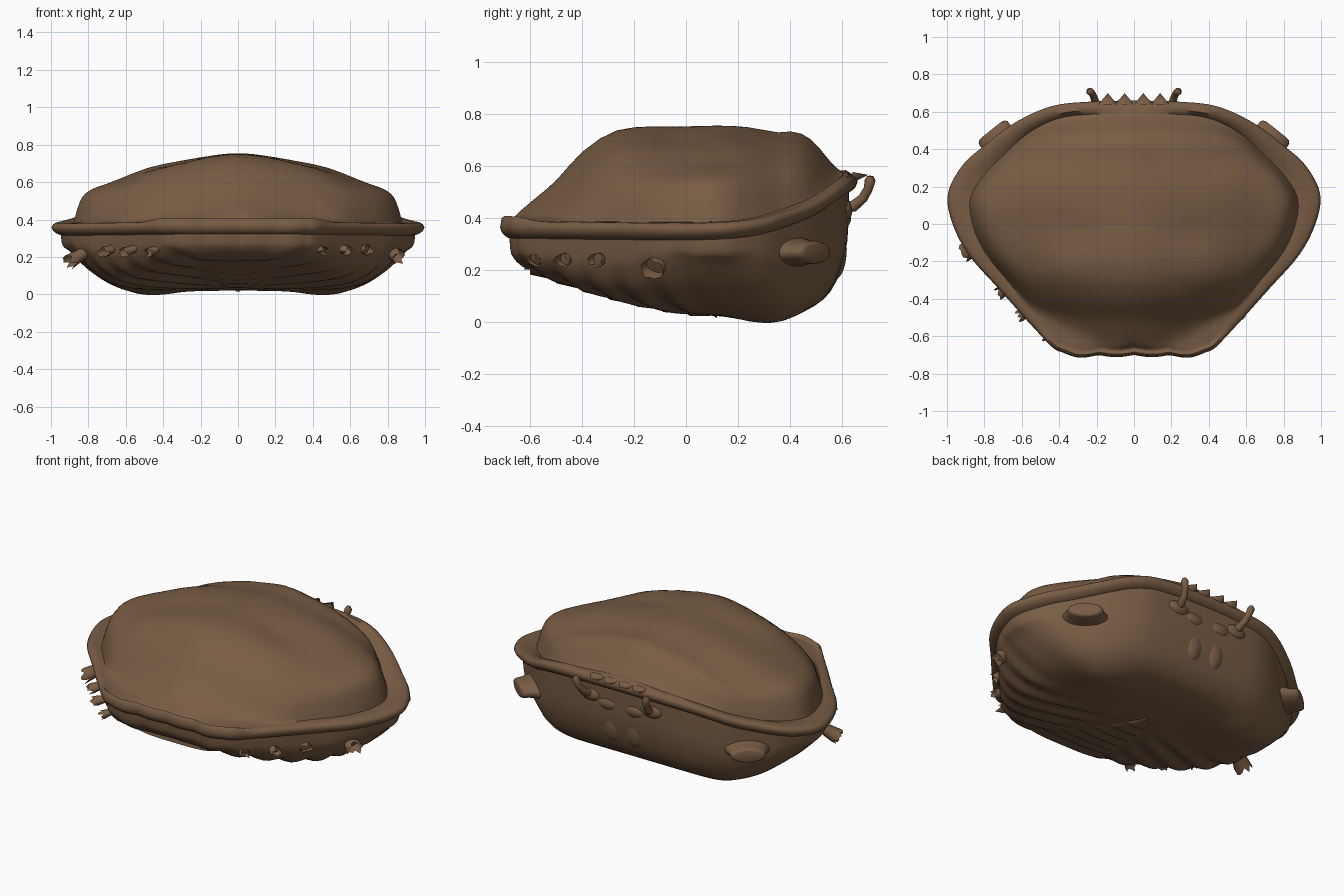
import bpy, bmesh, math, random
from mathutils import Vector

if "Cube" in bpy.data.objects:
    bpy.data.objects.remove(bpy.data.objects["Cube"])

random.seed(4)
shell = bpy.data.materials.new("shell brown")
shell.diffuse_color = (0.19, 0.108, 0.058, 1)
shell.use_nodes = True
shell.node_tree.nodes["Principled BSDF"].inputs["Base Color"].default_value = shell.diffuse_color


def curve(keys):
    """Smooth interpolation through (position, value) keys."""
    n = len(keys)
    def slope(i):
        a, b = keys[max(i - 1, 0)], keys[min(i + 1, n - 1)]
        return (b[1] - a[1]) / (b[0] - a[0])
    def f(x):
        if x <= keys[0][0]:
            return keys[0][1]
        if x >= keys[-1][0]:
            return keys[-1][1]
        i = max(k for k in range(n - 1) if keys[k][0] <= x)
        (x0, y0), (x1, y1) = keys[i], keys[i + 1]
        h = x1 - x0
        t = (x - x0) / h
        return ((1 + 2 * t) * (1 - t) ** 2 * y0 + t * (1 - t) ** 2 * h * slope(i)
                + t * t * (3 - 2 * t) * y1 + t * t * (t - 1) * h * slope(i + 1))
    return f


def gauss(x, y, cx, cy, r):
    return math.exp(-((x - cx) ** 2 + (y - cy) ** 2) / (r * r))


def ramp(a, b, x):
    t = min(max((x - a) / (b - a), 0), 1)
    return t * t * (3 - 2 * t)


def finish(name, bm, angle=50):
    bmesh.ops.recalc_face_normals(bm, faces=bm.faces)
    me = bpy.data.meshes.new(name)
    bm.to_mesh(me)
    bm.free()
    ob = bpy.data.objects.new(name, me)
    bpy.context.collection.objects.link(ob)
    me.materials.append(shell)
    bpy.ops.object.select_all(action='DESELECT')
    ob.select_set(True)
    bpy.context.view_layer.objects.active = ob
    bpy.ops.object.shade_smooth_by_angle(angle=math.radians(angle))
    return ob


def loft(name, rings, tip=None, cap=False, angle=60):
    bm = bmesh.new()
    vs = [[bm.verts.new(p) for p in r] for r in rings]
    n = len(vs[0])
    for a, b in zip(vs, vs[1:]):
        for i in range(n):
            bm.faces.new((a[i], a[(i + 1) % n], b[(i + 1) % n], b[i]))
    if tip is not None:
        c = bm.verts.new(tip)
        for i in range(n):
            bm.faces.new((vs[-1][i], vs[-1][(i + 1) % n], c))
    if cap:
        bm.faces.new(vs[0])
        bm.faces.new(vs[-1])
    return finish(name, bm, angle)


# outline of the shell seen from above (right half, then mirrored)
half = [(0, .66), (.22, .655), (.44, .63), (.64, .54), (.80, .42), (.92, .31), (.995, .16),
        (.97, 0), (.88, -.17), (.72, -.35), (.55, -.54), (.43, -.66), (.32, -.70), (.18, -.70), (0, -.70)]
ox = curve([(i, p[0]) for i, p in enumerate(half)])
oy = curve([(i, p[1]) for i, p in enumerate(half)])
N = 112
side = [(ox(14 * i / N), oy(14 * i / N)) for i in range(N + 1)]
side = [(x, y - .012 * abs(math.sin(math.pi * x / .19)) * ramp(-.62, -.69, y)) for x, y in side]
outline = side + [(-x, y) for x, y in side[-2:0:-1]]

# height curves
rim = curve([(-.7, .36), (-.3, .355), (.1, .355), (.3, .375), (.5, .44), (.6, .50), (.68, .55)])
crest = curve([(-.68, .41), (-.62, .44), (-.5, .54), (-.4, .65), (-.26, .735), (0, .75), (.2, .75),
               (.36, .727), (.42, .73), (.48, .70), (.55, .625), (.6, .585), (.66, .56)])
drop = curve([(-.2, .022), (0, 0), (.2, .022), (.4, .065), (.5, .095), (.6, .13), (.7, .165),
              (.8, .195), (.9, .22)])
edge = curve([(0, 1), (.85, 1), (.9, .97), (.95, .8), (.98, .42), (1, 0)])
belly_y = curve([(-.68, .22), (-.55, .18), (-.4, .13), (-.2, .075), (0, .038), (.2, .025),
                 (.35, .022), (.45, .045), (.55, .09), (.62, .15)])
belly_x = curve([(0, 0), (.5, 0), (.6, .01), (.7, .04), (.8, .10), (.9, .18)])
wall = curve([(0, 1), (.75, 1), (.8, .98), (.88, .88), (.93, .64), (.945, .42), (.95, 0)])


def inner(x, y):
    """Where the dome starts, as a share of the outline."""
    return .89 - .055 * y / .7 + .06 * ramp(.3, .66, y)


def brow(x, y):
    """How softly the dome runs into the front rim."""
    return ramp(.48, .6, y) * (1 - ramp(.2, .65, abs(x)))


def rise(x, y):
    ax = abs(x)
    h = crest(y) - drop(ax) - 1.2 * ax * ax * (y - .1) ** 2 - rim(y) - .03
    h = (h + math.sqrt(h * h + .0016)) / 2
    return (h + .012 * gauss(ax, y, .5, .2, .16) - .012 * gauss(ax, y, .3, -.05, .1)
            + .010 * gauss(ax, y, .42, -.25, .14) - .008 * gauss(ax, y, .12, .38, .1))


def top_z(x, y, g):
    e = edge(g)
    return rim(y) + .03 + (1 - (1 - e) * (1 - .8 * brow(x, y))) * rise(x, y)


def belly(x, y):
    ax = abs(x)
    z = belly_y(y) + belly_x(ax) - .024 * gauss(ax, y, .46, .31, .14)
    fade = min(max((.15 - y) * 5, 0), 1) * min(max((ax - .1) * 6, 0), 1)
    return z + .010 * fade * math.sin(38 * (y + .45 * ax))


# upper shell: wedge rim with a rear lip, then dome
rings = []
for f, dz in ((.945, -.04), (.96, -.036), (.975, -.029), (.99, -.017), (1, .002), (.992, .018), (.978, .026)):
    r = []
    for x, y in outline:
        back = ramp(-.55, -.68, y)
        r.append((x * f, y * f, rim(y) + dz + (.02 if dz > .01 else 0) * back))
    rings.append(r)
r = []
for x, y in outline:
    s = inner(x, y) * .6 + .978 * .4
    r.append((x * s, y * s, rim(y) + .029 + .35 * brow(x * s, y * s) * rise(x * s, y * s)))
rings.append(r)
for g in (1, .99, .98, .965, .95, .93, .9, .86, .81, .75, .68, .6, .5, .4, .3, .2, .1):
    r = []
    for x, y in outline:
        s = inner(x, y) * g
        r.append((x * s, y * s, top_z(x * s, y * s, g)))
    rings.append(r)
loft("upper_shell", rings, (0, 0, top_z(0, 0, 0)))

# underside
rings = []
for f in (.95, .949, .946, .94, .93, .91, .88, .84, .8, .75, .7, .64, .57, .5, .42, .34, .26, .18, .1, .04):
    r = []
    for x, y in outline:
        px, py = x * f, y * f
        top = rim(y) - .035
        r.append((px, py, top + wall(f) * (belly(px, py) - top)))
    rings.append(r)
loft("underside", rings, (0, 0, belly(0, 0)))

# folded tail plate: tapering segments under the belly
bm = bmesh.new()
rows = []
R, C = 42, 12
for i in range(R + 1):
    t = i / R
    y = -.6 + .72 * t
    w = .27 * (1 - t) ** .8 + .02
    step = .010 * ((t * 7) % 1)
    rows.append([bm.verts.new((w * u, y, belly_y(y) + .016 - (.03 - step) * (1 - u ** 4)))
                 for u in (2 * j / C - 1 for j in range(C + 1))])
for a, b in zip(rows, rows[1:]):
    for j in range(C):
        bm.faces.new((a[j], a[j + 1], b[j + 1], b[j]))
finish("tail_plate", bm, 30)


def tube(name, pts, radii, flat=1.0, jag=0.0, n=16):
    """Swept tube with an optional ragged open end; flat squashes it vertically."""
    pts = [Vector(p) for p in pts]
    rings = []
    for i, p in enumerate(pts):
        d = (pts[min(i + 1, len(pts) - 1)] - pts[max(i - 1, 0)]).normalized()
        u = d.cross(Vector((0, 0, 1))).normalized()
        v = u.cross(d)
        last = i == len(pts) - 1
        rings.append([p + radii[i] * (math.cos(a) * u + flat * math.sin(a) * v)
                      + d * (random.uniform(-jag, jag) if last else 0)
                      for a in (2 * math.pi * k / n for k in range(n))])
    return loft(name, rings, cap=not jag)


def blob(name, loc, size):
    bm = bmesh.new()
    bmesh.ops.create_uvsphere(bm, u_segments=24, v_segments=14, radius=1)
    for v in bm.verts:
        v.co = Vector(loc) + Vector((v.co.x * size[0], v.co.y * size[1], v.co.z * size[2]))
    return finish(name, bm)


legs = [((.78, -.09, .25), (.90, -.15, .175), .05), ((.64, -.30, .255), (.72, -.37, .225), .035),
        ((.52, -.44, .255), (.61, -.49, .225), .033), ((.41, -.56, .255), (.48, -.60, .22), .03)]
for s, tag in ((1, "right"), (-1, "left")):
    # eye stalks and sockets
    tube("eye_stalk_" + tag, [(s * .20, .60, .44), (s * .205, .645, .445), (s * .215, .68, .475),
                              (s * .225, .70, .51), (s * .235, .708, .545), (s * .237, .708, .56)],
         [.022, .022, .019, .018, .021, .012])
    blob("eye_socket_" + tag, (s * .20, .61, .43), (.07, .03, .04))
    # claw sockets
    d = Vector((s * .62, .78, -.02))
    c = Vector((s * .655, .365, .27))
    tube("claw_socket_" + tag, [c + d * k for k in (0, .09, .13, .16, .172, .176)],
         [.15, .12, .1, .097, .087, .07], flat=.45, n=28)
    # mouth parts
    blob("mouth_plate_" + tag, (s * .075, .568, .28), (.075, .05, .12))
    blob("antenna_base_" + tag, (s * .09, .605, .40), (.07, .03, .04))
    # torn leg bases
    for i, (a, b, r) in enumerate(legs):
        a, b = Vector((s * a[0], a[1], a[2])), Vector((s * b[0], b[1], b[2]))
        if s > 0:
            b = a.lerp(b, .7)
        tube(f"leg_base_{tag}_{i + 1}", [a, a.lerp(b, .5), b], [r * 1.1, r * .8, r], flat=.8, jag=.02)
    # brow teeth
    for i, x in enumerate((.05, .14)):
        loft(f"brow_tooth_{tag}_{i + 1}",
             [[(s * x + .05 * math.cos(a), .64, .555 + .022 * math.sin(a))
               for a in (2 * math.pi * k / 10 for k in range(10))]], (s * x, .70, .565))
